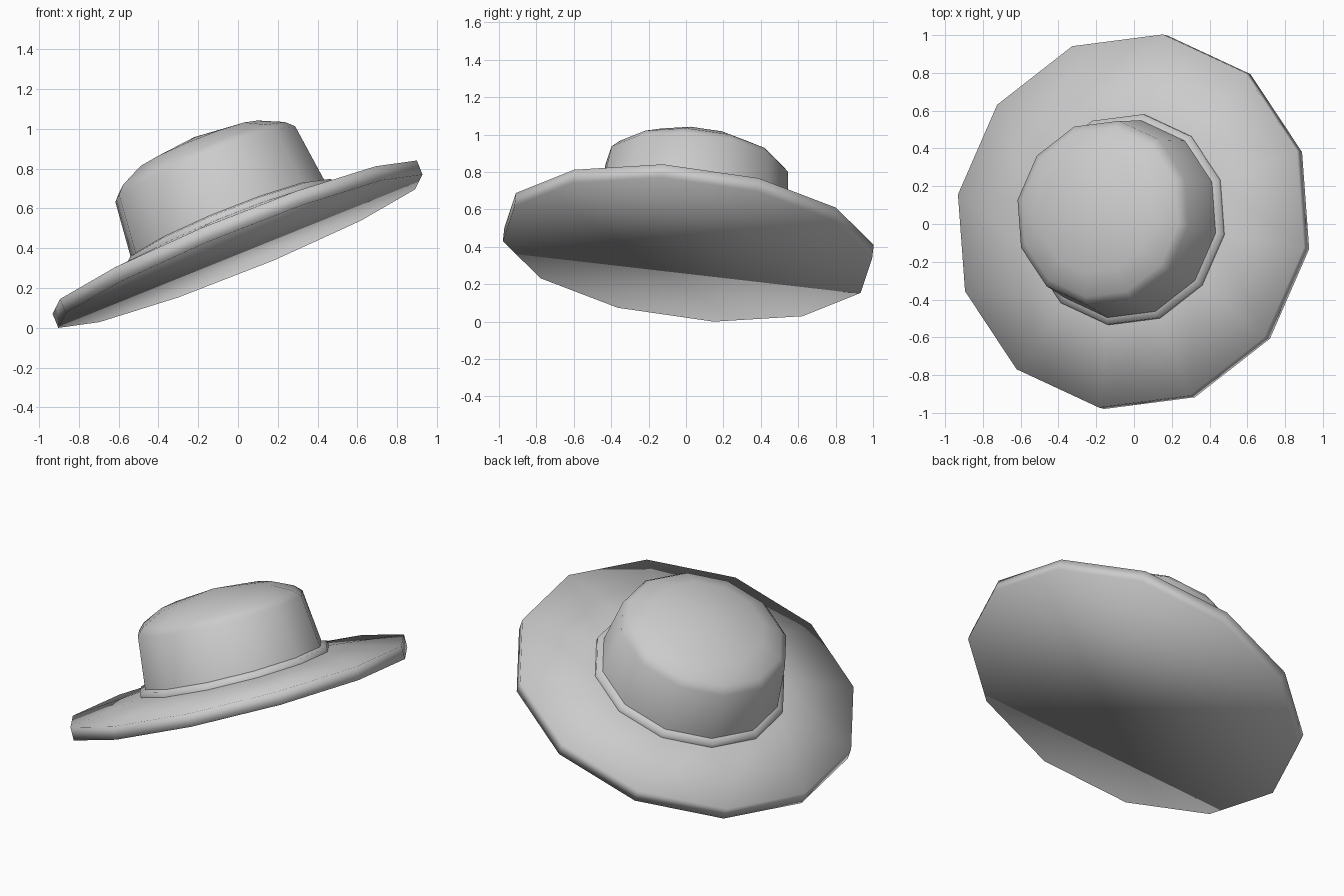
import bpy, math
from mathutils import Matrix, Vector

cube = bpy.data.objects.get("Cube")
if cube:
    bpy.data.objects.remove(cube, do_unlink=True)

SIDES = 12

felt = bpy.data.materials.new("grey_felt")
felt.use_nodes = True
felt.diffuse_color = (0.6, 0.6, 0.6, 1)
felt.node_tree.nodes["Principled BSDF"].inputs["Base Color"].default_value = felt.diffuse_color

# Tilted frame shared by every part: origin at the centre of the brim's underside
axis = Vector((-0.403, 0.115, 1)).normalized()
side = Vector((0.915, -0.14, 0.385))
side = (side - axis * side.dot(axis)).normalized()
front = axis.cross(side)
tilt = Matrix((side, front, axis)).transposed().to_4x4()
tilt.translation = (0.012, 0.008, 0.385)


def lathe(name, profile, cap_start=False):
    """Revolve (radius, height) points around the tilted axis; radius 0 is a pole."""
    verts, faces, rings = [], [], []
    for r, h in profile:
        n = SIDES if r else 1
        rings.append([len(verts) + i for i in range(n)])
        for i in range(n):
            a = math.tau * i / SIDES
            verts.append(tilt @ Vector((r * math.cos(a), r * math.sin(a), h)))
    for low, high in zip(rings, rings[1:]):
        for i in range(SIDES):
            j = (i + 1) % SIDES
            if len(high) == 1:
                faces.append((low[i], low[j], high[0]))
            else:
                faces.append((low[i], low[j], high[j], high[i]))
    if cap_start:
        faces.append(tuple(reversed(rings[0])))
    mesh = bpy.data.meshes.new(name)
    mesh.from_pydata(verts, [], faces)
    mesh.materials.append(felt)
    mesh.shade_smooth()
    obj = bpy.data.objects.new(name, mesh)
    bpy.context.collection.objects.link(obj)
    return obj


# Wide brim with a flat underside and a gently rising top
lathe("brim", [(1.003, 0), (1.003, 0.077), (0.54, 0.135)], cap_start=True)

# Narrow band around the foot of the crown
lathe("band", [(0.565, 0.125), (0.565, 0.16), (0.52, 0.172)])

# Tapered crown with a low domed top
lathe("crown", [(0.533, 0.14), (0.495, 0.475), (0.455, 0.515),
                (0.33, 0.575), (0, 0.622)])
